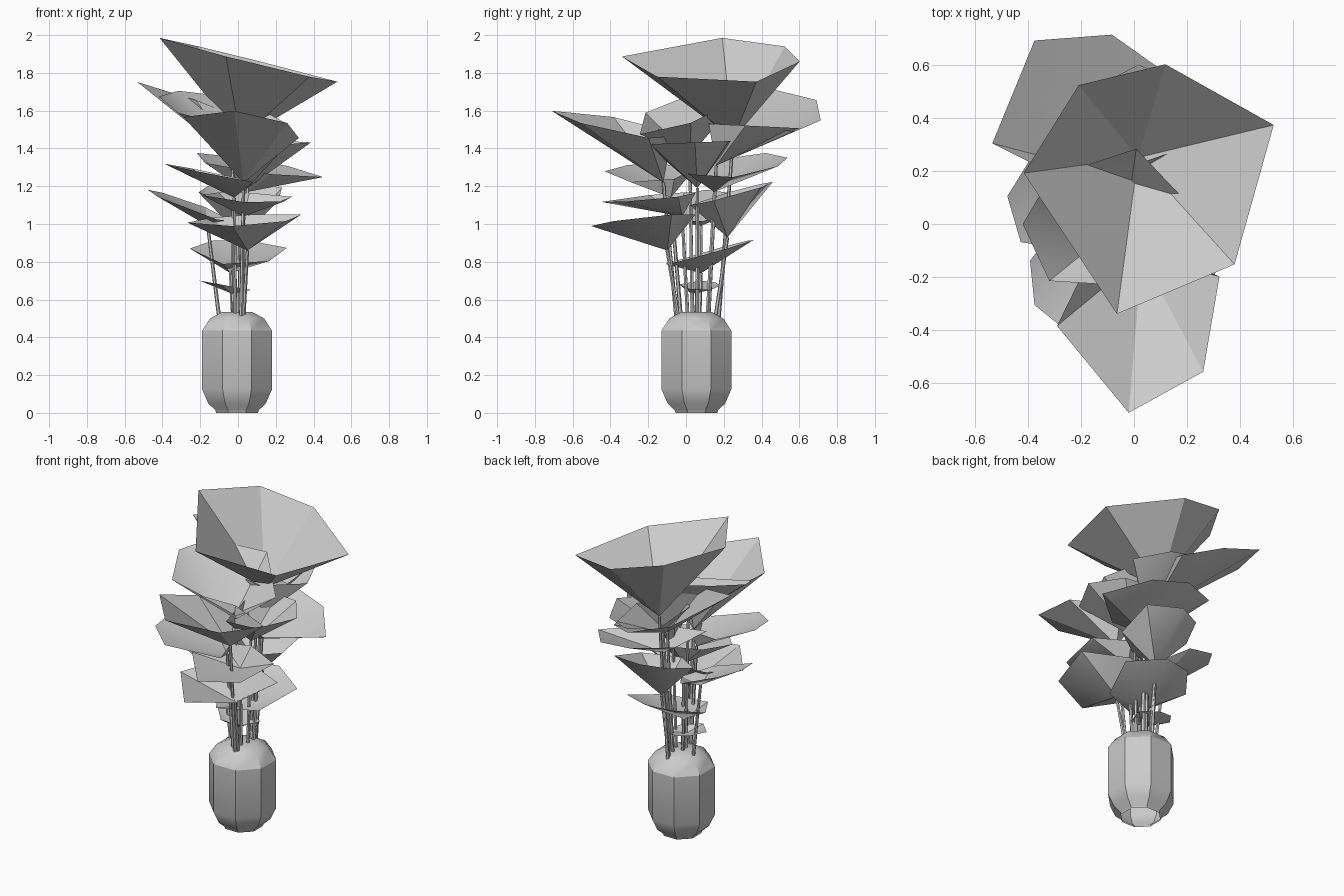
import bpy, bmesh, math
from mathutils import Vector

cube = bpy.data.objects.get("Cube")
if cube:
    bpy.data.objects.remove(cube)

grey = bpy.data.materials.new("plain grey")
grey.use_nodes = True
grey.diffuse_color = (0.6, 0.6, 0.6, 1)
grey.node_tree.nodes["Principled BSDF"].inputs["Base Color"].default_value = (0.6, 0.6, 0.6, 1)

POT = Vector((-0.005, 0.055, 0))
# Uneven leaf outline: angle and relative radius
OUTLINE = ((0, 1.1), (55, 1), (96, 1), (144, 1), (227, 1), (291, 0.88))


def finish(name, bm, angle=30):
    mesh = bpy.data.meshes.new(name)
    bm.to_mesh(mesh)
    bm.free()
    mesh.materials.append(grey)
    obj = bpy.data.objects.new(name, mesh)
    bpy.context.collection.objects.link(obj)
    bpy.ops.object.select_all(action='DESELECT')
    obj.select_set(True)
    bpy.context.view_layer.objects.active = obj
    bpy.ops.object.shade_smooth_by_angle(angle=math.radians(angle))
    return obj


def lathe(name, profile, sides):
    """Faceted body, open below, from (radius, height) pairs."""
    bm = bmesh.new()
    rings = []
    for r, z in profile:
        angles = [math.tau * (i + 0.5) / sides for i in range(sides)]
        rings.append([bm.verts.new(POT + Vector((r * math.cos(a), r * math.sin(a), z))) for a in angles])
    for low, high in zip(rings, rings[1:]):
        for i in range(sides):
            j = (i + 1) % sides
            bm.faces.new((low[i], low[j], high[j], high[i]))
    bm.faces.new(rings[-1])
    return finish(name, bm)


def stem(name, foot, top, radius=0.011, sides=6):
    """Thin straight tube between two points."""
    bm = bmesh.new()
    axis = top - foot
    turn = axis.to_track_quat('Z', 'Y').to_matrix().to_4x4()
    turn.translation = (foot + top) / 2
    bmesh.ops.create_cone(bm, cap_ends=True, segments=sides, radius1=radius,
                          radius2=radius * 0.8, depth=axis.length, matrix=turn)
    return finish(name, bm)


def leaf(name, hub, centre, size, slope, turn):
    """Funnel leaf: a fan from the hub to a tilted rim, carried by a stem."""
    hub, centre = Vector(hub), Vector(centre)
    bm = bmesh.new()
    tip = bm.verts.new(hub)
    rim = []
    for a, r in OUTLINE:
        a = math.radians(a + turn)
        x, y = r * size[0] * math.cos(a), r * size[1] * math.sin(a)
        rim.append(bm.verts.new(centre + Vector((x, y, x * slope[0] + y * slope[1]))))
    for i, v in enumerate(rim):
        bm.faces.new((tip, v, rim[(i + 1) % len(rim)]))
    finish(name + "_leaf", bm)
    foot = POT + (hub - POT) * 0.6
    foot.z = 0.49
    stem(name + "_stem", foot, hub)


# Octagonal pot with chamfered shoulders and foot
lathe("pot", [(0.12, 0), (0.125, 0.015), (0.165, 0.05), (0.2, 0.125), (0.2, 0.435),
              (0.155, 0.5), (0.085, 0.535)], 8)

# Leaves from the crown down: hub, rim centre, rim radii, rim slope, turn
leaf("crown", (0.015, 0.25, 1.45), (0.06, 0.125, 1.865), (0.48, 0.48), (-0.25, 0.02), 28)
leaf("upper_back", (0.02, 0.16, 1.31), (-0.2, 0.42, 1.62), (0.36, 0.31), (-0.36, -0.1), -25)
leaf("upper_front", (0.03, -0.12, 1.22), (0.03, -0.395, 1.53), (0.32, 0.32), (-0.12, -0.2), 34)
leaf("upper_left", (0.05, 0.16, 1.31), (0.02, 0.34, 1.52), (0.23, 0.26), (0, -0.05), -5)
leaf("upper_right", (-0.03, 0.02, 1.36), (-0.06, -0.02, 1.59), (0.36, 0.28), (-0.22, 0.3), 80)
leaf("middle_left", (0.05, 0.06, 1.19), (0.17, 0, 1.43), (0.2, 0.25), (0, 0.04), 10)
leaf("middle_back", (0.05, 0.15, 1.17), (0.065, 0.25, 1.31), (0.35, 0.29), (-0.16, 0.12), 0)
leaf("middle_right", (-0.02, -0.08, 1.14), (-0.15, -0.2, 1.27), (0.25, 0.24), (-0.2, 0.02), 110)
leaf("middle_front", (0.03, -0.02, 1.04), (0.06, -0.2, 1.14), (0.25, 0.25), (-0.05, 0.1), 35)
leaf("lower_back", (0.02, 0.22, 0.93), (0.03, 0.24, 1.16), (0.24, 0.22), (-0.05, 0.28), 40)
leaf("lower_right", (-0.16, 0.08, 0.99), (-0.24, 0.07, 1.09), (0.24, 0.22), (-0.37, 0.1), 75)
leaf("lower_front", (0.05, -0.1, 0.86), (0.04, -0.23, 1.02), (0.31, 0.28), (0.05, 0.1), 30)
leaf("bottom_back", (-0.04, 0.08, 0.74), (0, 0.12, 0.85), (0.26, 0.24), (-0.03, 0.28), 25)
leaf("bottom_small", (-0.03, 0.03, 0.63), (-0.065, 0.07, 0.675), (0.14, 0.11), (-0.18, 0), 30)
